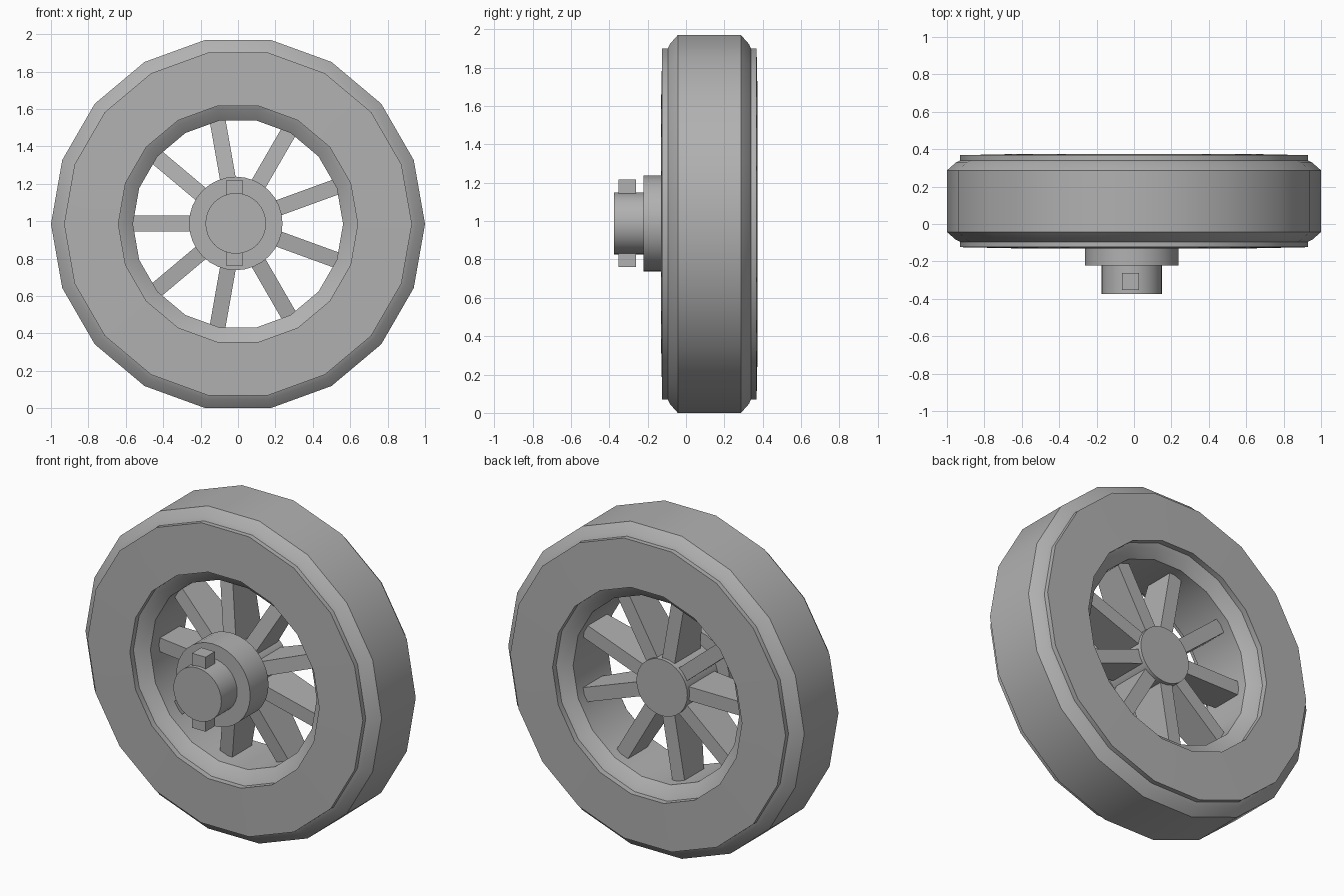
import bpy, bmesh, math
from mathutils import Vector, Matrix

if "Cube" in bpy.data.objects:
    bpy.data.objects.remove(bpy.data.objects["Cube"])

WHEEL_Z = 0.985
HUB = Vector((-0.012, 0, 0.988))

# Dark grey used by every part
grey = bpy.data.materials.new("dark_grey")
grey.diffuse_color = (0.44, 0.44, 0.44, 1)
grey.use_nodes = True
grey.node_tree.nodes["Principled BSDF"].inputs["Base Color"].default_value = grey.diffuse_color


def finish(name, bm, smooth=True):
    bmesh.ops.recalc_face_normals(bm, faces=bm.faces)
    me = bpy.data.meshes.new(name)
    bm.to_mesh(me)
    bm.free()
    me.materials.append(grey)
    ob = bpy.data.objects.new(name, me)
    bpy.context.collection.objects.link(ob)
    if smooth:
        bpy.ops.object.select_all(action='DESELECT')
        bpy.context.view_layer.objects.active = ob
        ob.select_set(True)
        bpy.ops.object.shade_smooth_by_angle(angle=math.radians(32))
    return ob


def ring(name, profile, sides, centre):
    """Sweep a closed (radius, y) profile around the y axis."""
    bm = bmesh.new()
    loops = []
    for i in range(sides):
        a = 2 * math.pi * i / sides
        loops.append([bm.verts.new((centre.x + r * math.cos(a), y,
                                    centre.z + r * math.sin(a)))
                      for r, y in profile])
    n = len(profile)
    for i in range(sides):
        p, q = loops[i], loops[(i + 1) % sides]
        for j in range(n):
            k = (j + 1) % n
            bm.faces.new((p[j], p[k], q[k], q[j]))
    return finish(name, bm)


def cylinder(name, radius, y0, y1, sides=32):
    bm = bmesh.new()
    m = (Matrix.Translation((HUB.x, (y0 + y1) / 2, HUB.z))
         @ Matrix.Rotation(math.pi / 2, 4, 'X'))
    bmesh.ops.create_cone(bm, cap_ends=True, segments=sides, radius1=radius,
                          radius2=radius, depth=y1 - y0, matrix=m)
    return finish(name, bm)


def box(name, lo, hi):
    bm = bmesh.new()
    bmesh.ops.create_cube(bm, size=1)
    for v in bm.verts:
        v.co = [lo[i] if v.co[i] < 0 else hi[i] for i in range(3)]
    return bm if name is None else finish(name, bm, False)


# Tyre: mirrored half profile with bevelled rims and raised side plates
MID = 0.122
half = [(0.562, 0.165), (0.615, 0.205), (0.64, 0.217), (0.64, 0.252),
        (0.93, 0.246), (0.93, 0.217), (0.953, 0.206), (1.0, 0.165)]
profile = ([(r, MID - d) for r, d in half]
           + [(r, MID + d) for r, d in reversed(half)])
ring("tyre", profile, 18, Vector((0, 0, WHEEL_Z)))

# Axle and front hub flange
cylinder("axle_front", 0.162, -0.375, -0.1)
cylinder("axle_back", 0.172, -0.1, 0.25)
cylinder("hub_flange", 0.25, -0.222, -0.045)

# Locking pin through the axle
box("axle_pin", (-0.065, -0.352, 0.762), (0.027, -0.262, 1.217))

# Nine spokes, slightly deeper at the hub
for i in range(9):
    bm = box(None, (0.1, 0, -0.0425), (0.58, 0.228, 0.0425))
    for v in bm.verts:
        if v.co.y < 0.1:
            v.co.y = 0.045 if v.co.x > 0.3 else -0.03
    rot = Matrix.Rotation(math.radians(180 + 40 * i), 4, 'Y')
    bmesh.ops.transform(bm, matrix=Matrix.Translation(HUB) @ rot, verts=bm.verts)
    finish(f"spoke_{i + 1}", bm, False)
